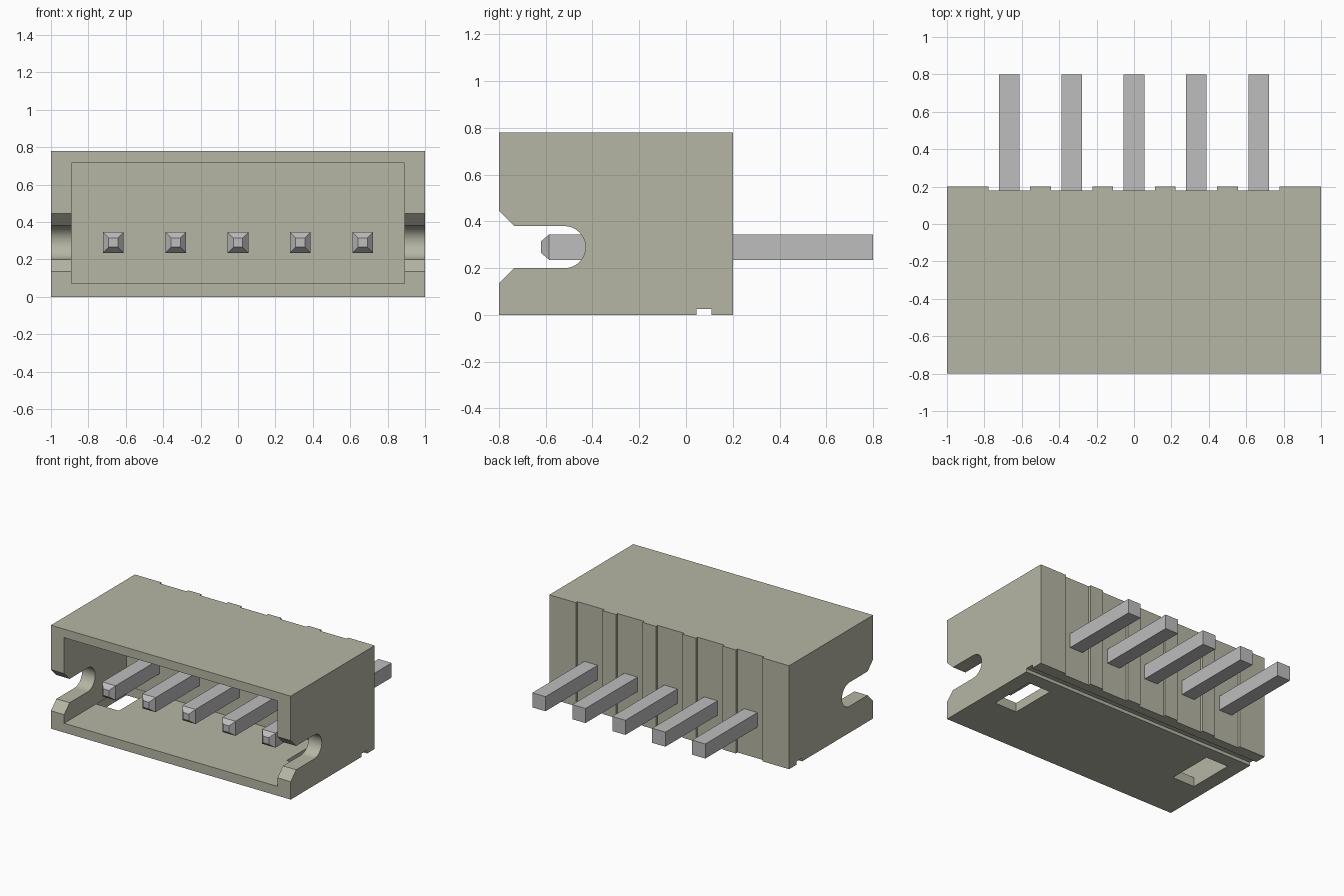
import bpy, bmesh, math

cube = bpy.data.objects.get("Cube")
if cube:
    bpy.data.objects.remove(cube, do_unlink=True)


def material(name, rgb):
    mat = bpy.data.materials.new(name)
    mat.use_nodes = True
    mat.diffuse_color = (*rgb, 1)
    mat.node_tree.nodes["Principled BSDF"].inputs["Base Color"].default_value = (*rgb, 1)
    return mat


beige = material("beige plastic", (0.47, 0.47, 0.375))
metal = material("grey metal", (0.51, 0.51, 0.51))


def add_object(name, bm, mat):
    bmesh.ops.recalc_face_normals(bm, faces=bm.faces)
    mesh = bpy.data.meshes.new(name)
    bm.to_mesh(mesh)
    bm.free()
    mesh.materials.append(mat)
    obj = bpy.data.objects.new(name, mesh)
    bpy.context.collection.objects.link(obj)
    return obj


def box(name, x, y, z, mat=beige):
    bm = bmesh.new()
    bmesh.ops.create_cube(bm, size=1)
    for v in bm.verts:
        v.co = [r[0] if c < 0 else r[1] for c, r in zip(v.co, (x, y, z))]
    return add_object(name, bm, mat)


def side_prism(name, profile, half_width):
    """Extrude a (y, z) outline along x."""
    bm = bmesh.new()
    face = bm.faces.new([bm.verts.new((-half_width, y, z)) for y, z in profile])
    ext = bmesh.ops.extrude_face_region(bm, geom=[face])
    for v in ext["geom"]:
        if isinstance(v, bmesh.types.BMVert):
            v.co.x = half_width
    return add_object(name, bm, beige)


def cut(target, cutter):
    cutter.hide_render = True
    mod = target.modifiers.new("cut", "BOOLEAN")
    mod.operation = "DIFFERENCE"
    mod.solver = "EXACT"
    mod.object = cutter
    bpy.context.view_layer.objects.active = target
    bpy.ops.object.modifier_apply(modifier=mod.name)
    bpy.data.objects.remove(cutter, do_unlink=True)


# Pin layout
pitch = 1 / 3
pin_x = [i * pitch for i in range(-2, 3)]
pin_z = 0.29

# Housing block with its front cavity
housing = box("housing", (-1, 1), (-0.8, 0.2), (0, 0.78))
cut(housing, box("cavity_cutter", (-0.89, 0.89), (-0.9, -0.06), (0.07, 0.715)))

# Round-ended slots through both side walls, flared at the mouth
r, end_y = 0.09, -0.52
arc = [(end_y + r * math.cos(a), pin_z + r * math.sin(a))
       for a in (math.radians(-90 + 180 * i / 24) for i in range(25))]
mouth = [(-0.735, pin_z + r), (-0.8, 0.445), (-0.9, 0.545),
         (-0.9, 0.035), (-0.8, 0.135), (-0.735, pin_z - r)]
cut(housing, side_prism("slot_cutter", arc + mouth, 1.1))

# Floor windows near each end
for s in (-1, 1):
    cut(housing, box("window_cutter", sorted((s * 0.70, s * 0.888)),
                     (-0.42, -0.062), (-0.1, 0.2)))

# Groove across the underside
cut(housing, box("groove_cutter", (-1.1, 1.1), (0.045, 0.11), (-0.1, 0.025)))

# Shallow recess behind each pin
for x in pin_x:
    cut(housing, box("recess_cutter", (x - 0.111, x + 0.111), (0.18, 0.3), (-0.1, 0.9)))

bpy.ops.object.select_all(action="DESELECT")
housing.select_set(True)
bpy.context.view_layer.objects.active = housing
bpy.ops.object.shade_smooth_by_angle(angle=math.radians(25))

# Square pins with tapered tips
for n, x in enumerate(pin_x, 1):
    h = 0.055
    bm = bmesh.new()
    rings = []
    for y, k in ((0.8, h), (-0.585, h), (-0.62, 0.025)):
        rings.append([bm.verts.new((x + a * k, y, pin_z + b * k))
                      for a, b in ((-1, -1), (1, -1), (1, 1), (-1, 1))])
    for lower, upper in zip(rings, rings[1:]):
        for i in range(4):
            j = (i + 1) % 4
            bm.faces.new((lower[i], lower[j], upper[j], upper[i]))
    bm.faces.new(rings[0])
    bm.faces.new(rings[-1])
    add_object(f"pin_{n}", bm, metal)
